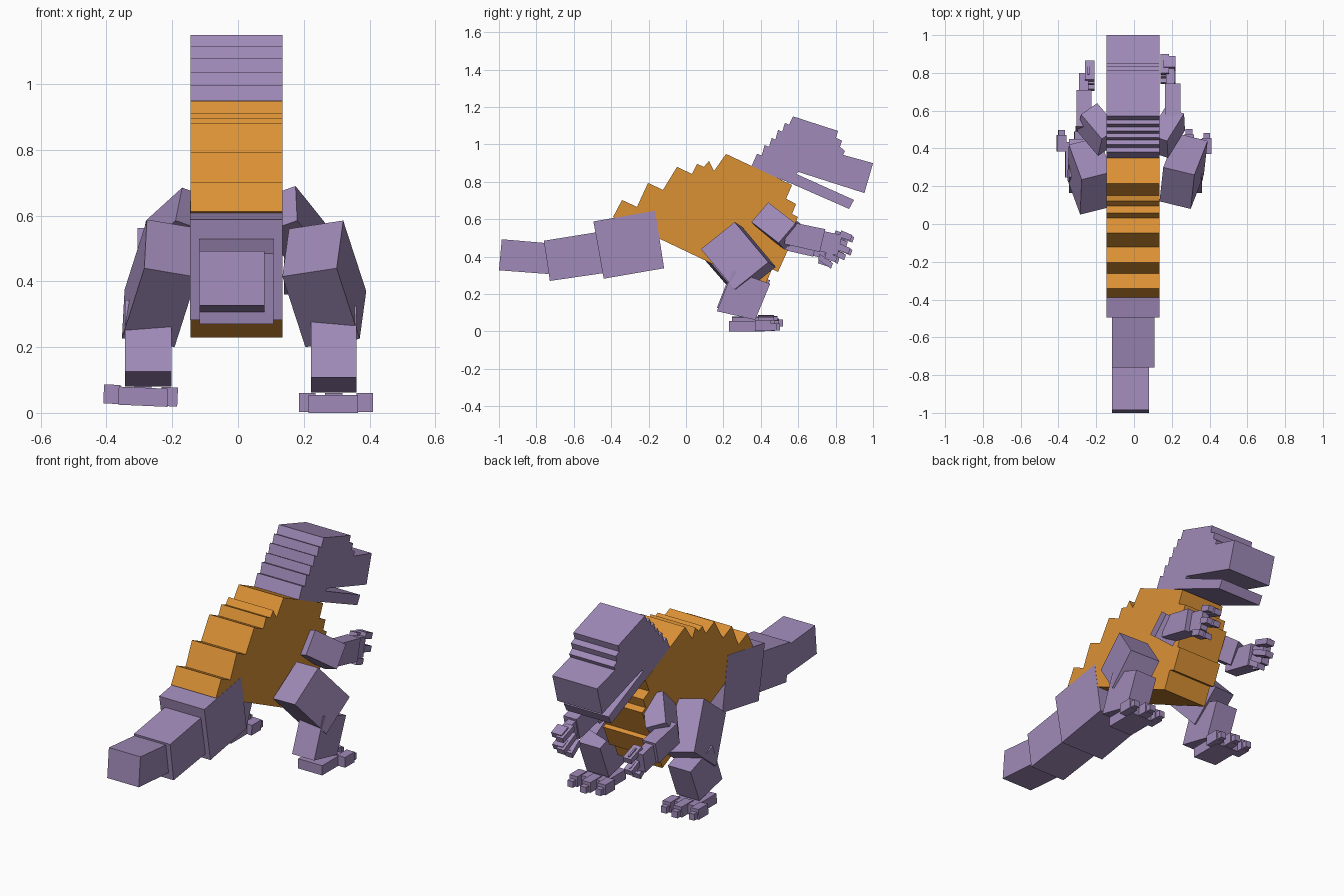
import bpy, bmesh, math
from mathutils import Vector, Matrix

if "Cube" in bpy.data.objects:
    bpy.data.objects.remove(bpy.data.objects["Cube"])


def material(name, rgb):
    m = bpy.data.materials.new(name)
    m.diffuse_color = (*rgb, 1)
    m.use_nodes = True
    m.node_tree.nodes["Principled BSDF"].inputs["Base Color"].default_value = m.diffuse_color
    return m


PURPLE = material("dusty_purple", (0.35, 0.255, 0.48))
ORANGE = material("warm_orange", (0.71, 0.285, 0.036))


def finish(name, bm, mat):
    bmesh.ops.recalc_face_normals(bm, faces=bm.faces)
    me = bpy.data.meshes.new(name)
    bm.to_mesh(me)
    bm.free()
    me.materials.append(mat)
    ob = bpy.data.objects.new(name, me)
    bpy.context.collection.objects.link(ob)
    return ob


def slab(name, profile, x0, x1, mat=PURPLE):
    """Side profile of (y, z) points, extruded across x."""
    bm = bmesh.new()
    f = bm.faces.new([bm.verts.new((x0, y, z)) for y, z in profile])
    ext = bmesh.ops.extrude_face_region(bm, geom=[f])["geom"]
    verts = [v for v in ext if isinstance(v, bmesh.types.BMVert)]
    bmesh.ops.translate(bm, verts=verts, vec=(x1 - x0, 0, 0))
    return finish(name, bm, mat)


def block(name, corner, e1, e2, e3, mat=PURPLE):
    """Turned box given by one corner and three edges."""
    bm = bmesh.new()
    bmesh.ops.create_cube(bm, size=1)
    c, a, b, d = map(Vector, (corner, e1, e2, e3))
    for v in bm.verts:
        p = v.co + Vector((.5, .5, .5))
        v.co = c + a * p.x + b * p.y + d * p.z
    return finish(name, bm, mat)


def box(name, x0, x1, y0, y1, z0, z1):
    return block(name, (x0, y0, z0), (x1 - x0, 0, 0), (0, y1 - y0, 0), (0, 0, z1 - z0))


def shift(profile, dy, dz):
    return [(y + dy, z + dz) for y, z in profile]


L, R = -.145, .135

# Torso with stepped back ridge and belly plates
slab("torso", [
    (-.39, .612), (-.342, .703), (-.262, .666), (-.203, .794), (-.123, .757),
    (-.048, .88), (.032, .842), (.059, .896), (.096, .88), (.123, .912),
    (.15, .858), (.214, .949), (.567, .783), (.535, .709), (.588, .682),
    (.567, .628), (.599, .612), (.524, .447), (.545, .436), (.492, .318),
    (.46, .334), (.417, .23), (-.123, .487)], L, R, ORANGE)

# Head with stepped neck, snout and open mouth with lower jaw
slab("head", [
    (.345, .872), (.38, .95), (.405, .94), (.42, .997), (.444, .987), (.458, 1.035),
    (.478, 1.025), (.492, 1.078), (.514, 1.067), (.529, 1.115), (.551, 1.105),
    (.572, 1.15), (.813, 1.072), (.802, 1.035), (.834, 1.02), (.823, .987),
    (.85, .965), (.84, .944), (1.0, .9), (.954, .74), (.6, .853), (.59, .842),
    (.898, .703), (.872, .655), (.53, .805)], L, R)

# Tail segments
slab("tail_base", [(-.495, .588), (-.165, .645), (-.117, .338), (-.44, .282)],
     L - .001, R + .001)
slab("tail_middle", [(-.76, .485), (-.48, .53), (-.44, .312), (-.728, .27)], -.117, .108)
slab("tail_tip", [(-.985, .493), (-.74, .472), (-.735, .307), (-1.0, .327)], -.117, .08)

# Thighs
block("right_thigh", (.30, .08, .44), (.02, .18, .145), (.07, .18, -.215), (-.165, .04, -.025))
block("left_thigh", (-.285, .05, .44), (.008, .185, .148), (-.068, .185, -.213), (.16, .04, -.027))

# Shins
shin = [(.25, .325), (.45, .255), (.37, .062), (.165, .108)]
slab("right_shin", shin, .222, .36)
slab("left_shin", shift(shin, 0, .018), -.343, -.202)

# Feet: sole, three toes and smaller claws; the left foot is lifted and rolled
for side, s in (("right", 1), ("left", -1)):
    parts = [box(side + "_sole", .215, .365, .23, .42, 0, .055)]
    for i, (x0, x1, y1) in enumerate(((.185, .235, .455), (.265, .318, .475), (.36, .41, .455))):
        parts.append(box(f"{side}_toe_{i}", x0, x1, .37, y1, .002, .06))
        parts.append(box(f"{side}_claw_{i}", x0 + .008, x1 - .008, y1 - .01, y1 + .028, .006, .042))
    if s < 0:
        turn = (Matrix.Translation((-.297, .015, .022)) @ Matrix.Rotation(math.radians(2.5), 4, "Y")
                @ Matrix.Scale(-1, 4, (1, 0, 0)) @ Matrix.Translation((-.297, 0, 0)))
        for ob in parts:
            ob.data.transform(turn)
            ob.data.flip_normals()

# Upper arms
block("right_upper_arm", (.18, .35, .585), (-.005, .09, .105), (.09, .145, -.112), (-.1, .032, -.036))
block("left_upper_arm", (-.19, .36, .585), (.02, .09, .1), (-.11, .13, -.1), (.085, .06, -.03))

# Forearms, palms and fingers
forearm = [(.55, .587), (.745, .547), (.715, .425), (.525, .468)]
palm = [(.72, .54), (.835, .515), (.81, .405), (.695, .435)]
fingers = (((.80, .525), (.90, .49)), ((.78, .475), (.89, .42)), ((.75, .425), (.82, .375)))
for side, fx, px, gx, dy, dz in (
        ("right", (.163, .245), (.17, .215), (.14, .186), 0, 0),
        ("left", (-.305, -.225), (-.29, -.24), (-.26, -.21), -.035, -.025)):
    slab(side + "_forearm", shift(forearm, dy, dz), *fx)
    slab(side + "_palm", shift(palm, dy, dz), *px)
    for i, ((y0, z0), (y1, z1)) in enumerate(fingers):
        bar = [(y0, z0 + .015), (y1, z1 + .015), (y1 - .01, z1 - .015), (y0 - .01, z0 - .015)]
        slab(f"{side}_finger_{i}", shift(bar, dy, dz), *gx)
        tip = [(y1 - .07, z1 + .05), (y1 - .01, z1 + .025), (y1 - .022, z1 - .005), (y1 - .08, z1 + .015)]
        slab(f"{side}_knuckle_{i}", shift(tip, dy, dz), gx[0] + .015, px[1] + .005)
